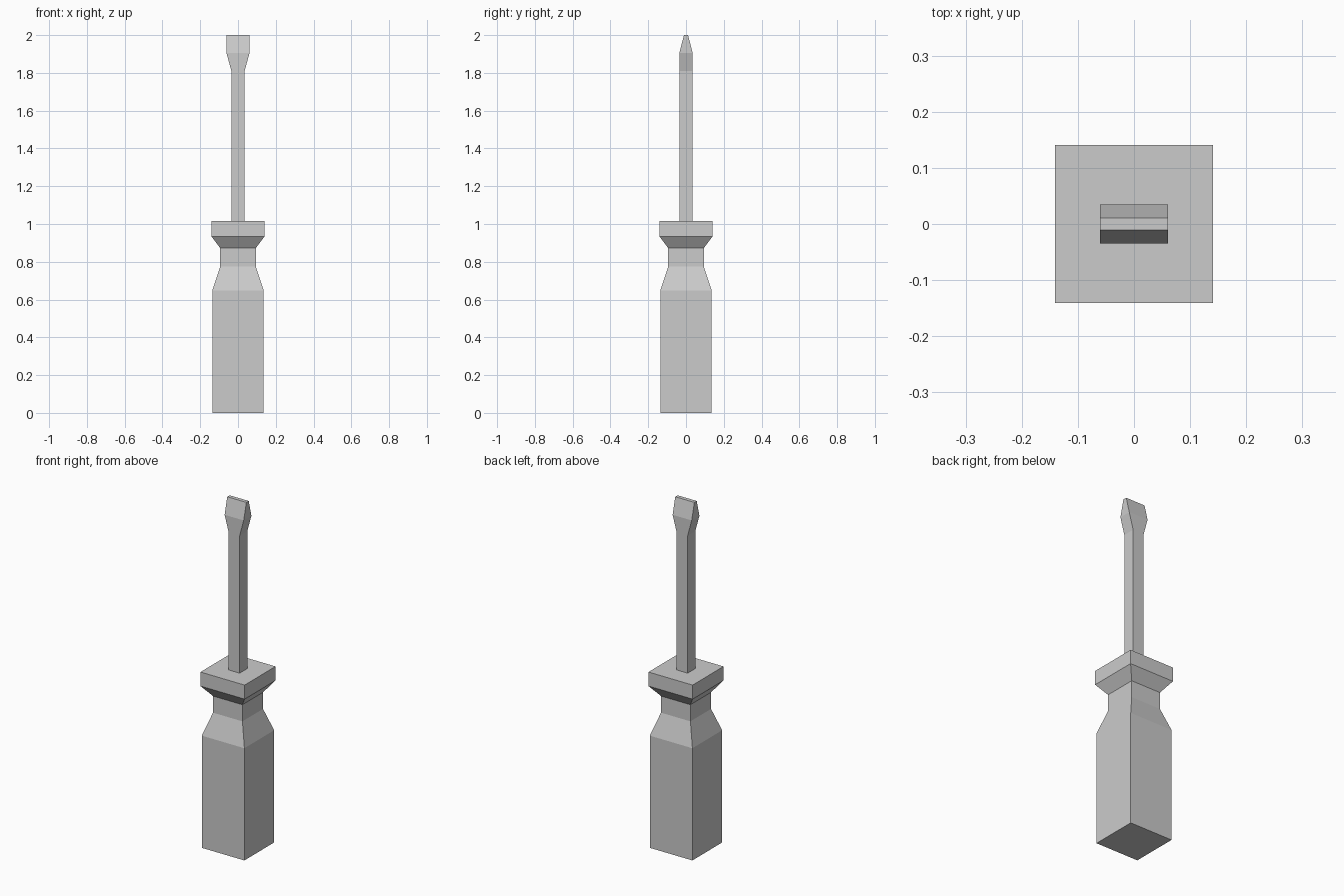
import bpy, bmesh

if "Cube" in bpy.data.objects:
    bpy.data.objects.remove(bpy.data.objects["Cube"])


def loft(name, sections, cap_bottom=True):
    """Skin rectangular sections given as (z, half_x, half_y)."""
    bm = bmesh.new()
    rings = [[bm.verts.new((sx * hx, sy * hy, z))
              for sx, sy in ((-1, -1), (1, -1), (1, 1), (-1, 1))]
             for z, hx, hy in sections]
    for low, high in zip(rings, rings[1:]):
        for i in range(4):
            j = (i + 1) % 4
            bm.faces.new((low[i], low[j], high[j], high[i]))
    if cap_bottom:
        bm.faces.new(rings[0][::-1])
    bm.faces.new(rings[-1])
    mesh = bpy.data.meshes.new(name)
    bm.to_mesh(mesh)
    bm.free()
    obj = bpy.data.objects.new(name, mesh)
    bpy.context.collection.objects.link(obj)
    return obj


# Square grip with tapered neck and flared collar
grip = [(0, 0.136), (0.648, 0.136), (0.776, 0.094),
        (0.872, 0.094), (0.935, 0.141), (1.016, 0.141)]
loft("handle", [(z, h, h) for z, h in grip])

# Square shaft widening into a flat wedge tip; its foot sits on the collar
loft("blade", [(1.016, 0.035, 0.035), (1.81, 0.035, 0.035),
               (1.905, 0.061, 0.035), (2.0, 0.061, 0.011)], cap_bottom=False)
